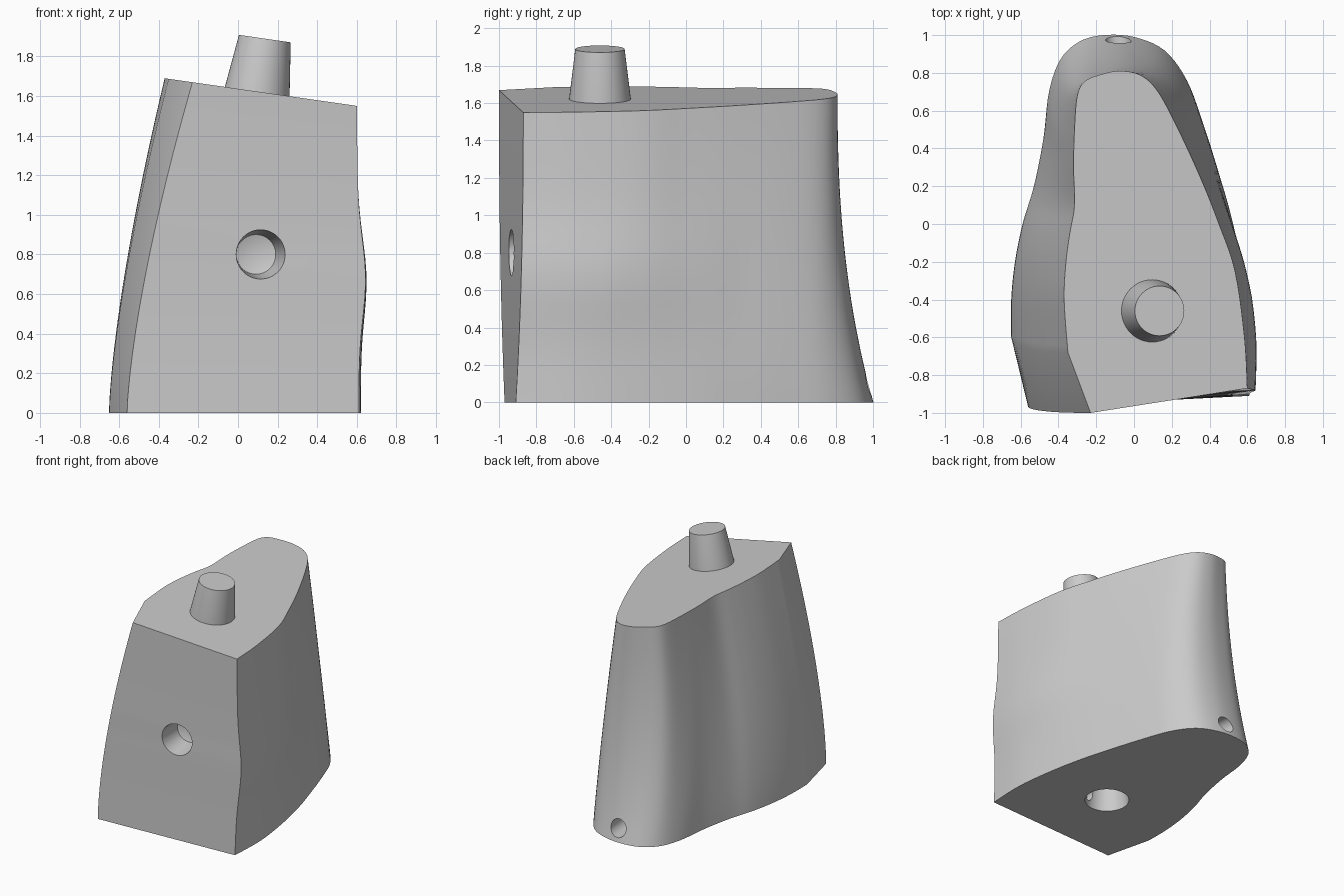
import bpy, bmesh, math
from mathutils import Vector

cube = bpy.data.objects.get("Cube")
if cube:
    bpy.data.objects.remove(cube, do_unlink=True)

grey = bpy.data.materials.new("plain grey")
grey.use_nodes = True
grey.diffuse_color = (0.6, 0.6, 0.6, 1)
grey.node_tree.nodes["Principled BSDF"].inputs["Base Color"].default_value = (0.6, 0.6, 0.6, 1)

LAYERS = 24
STEPS = 5
TOP_Z, TOP_SLOPE = 1.636, -0.144

# Matching outline points, right front corner round the back to the left:
# top x, top y, bottom x, bottom y
OUTLINE = [
    (.6, -.87, .61, -.91), (.585, -.6, .62, -.6), (.535, -.25, .58, -.27),
    (.45, 0, .52, .02), (.35, .25, .455, .25), (.22, .53, .37, .52),
    (.12, .71, .28, .76), (.03, .79, .16, .92), (-.08, .81, 0, .99),
    (-.18, .79, -.16, 1), (-.26, .755, -.29, .965), (-.3, .68, -.39, .87),
    (-.315, .5, -.45, .7), (-.32, .3, -.48, .45), (-.315, .1, -.53, .2),
    (-.34, -.05, -.59, 0), (-.36, -.2, -.63, -.2), (-.37, -.4, -.65, -.4),
    (-.35, -.68, -.65, -.6)]
LEFT_CORNER = (-.23, -1, -.56, -.97)


def make_object(name, bm):
    bmesh.ops.recalc_face_normals(bm, faces=bm.faces)
    mesh = bpy.data.meshes.new(name)
    bm.to_mesh(mesh)
    bm.free()
    mesh.materials.append(grey)
    obj = bpy.data.objects.new(name, mesh)
    bpy.context.collection.objects.link(obj)
    return obj


def select_only(obj):
    bpy.ops.object.select_all(action='DESELECT')
    obj.select_set(True)
    bpy.context.view_layer.objects.active = obj


def smooth_outline(points):
    """Catmull-Rom curve through the outline points."""
    pts = [Vector(p) for p in points]
    result = []
    last = len(pts) - 1
    for i in range(last):
        a, b, c, d = pts[max(i - 1, 0)], pts[i], pts[i + 1], pts[min(i + 2, last)]
        for k in range(STEPS):
            t = k / STEPS
            result.append(b + (c - a) * t / 2
                          + (a * 2 - b * 5 + c * 4 - d) * t * t / 2
                          + (b * 3 - a - c * 3 + d) * t ** 3 / 2)
    return result + [pts[last]]


def body_point(p, h):
    """Flare from the top outline (h = 1) down to the bottom one (h = 0)."""
    tx, ty, bx, by = p
    z = h * (TOP_Z + TOP_SLOPE * tx)
    x = tx + (bx - tx) * (1 - h ** 1.45)
    y = ty + (by - ty) * (1 - h) ** 2.3
    if x > 0:
        weight = min(1, max(0, (.3 - y) / .7))
        x += .037 * weight * math.exp(-((z - .68) / .28) ** 2)
    return x, y, z


def revolve(name, start, direction, profile, sides=48):
    """Turn (radius, distance) pairs around an axis."""
    bm = bmesh.new()
    turn = Vector((0, 0, 1)).rotation_difference(Vector(direction))
    rings = []
    for radius, dist in profile:
        count = sides if radius else 1
        rings.append([bm.verts.new(Vector(start) + turn @ Vector(
            (radius * math.cos(math.tau * k / sides),
             radius * math.sin(math.tau * k / sides), dist)))
            for k in range(count)])
    for low, high in zip(rings, rings[1:]):
        for k in range(sides):
            n = (k + 1) % sides
            if len(high) == 1:
                bm.faces.new((low[k], low[n], high[0]))
            else:
                bm.faces.new((low[k], low[n], high[n], high[k]))
    for ring in (rings[0], rings[-1]):
        if len(ring) > 1:
            bm.faces.new(ring)
    return make_object(name, bm)


# Lofted body with a slanted top
bm = bmesh.new()
columns = smooth_outline(OUTLINE) + [Vector(LEFT_CORNER)]
layers = [[bm.verts.new(body_point(p, i / LAYERS)) for p in columns]
          for i in range(LAYERS + 1)]
for low, high in zip(layers, layers[1:]):
    for k in range(len(columns)):
        n = (k + 1) % len(columns)
        bm.faces.new((low[k], low[n], high[n], high[k]))
bm.faces.new(layers[0])
bm.faces.new(layers[-1])
body = make_object("body", bm)

# Drilled sockets: front, underside and a long narrow bore from the back
cutters = [
    revolve("front_socket_cutter", (.115, -.94, .8), (-.12, 1, 0),
            [(.13, -.06), (.125, 0), (.1, .2), (0, .23)]),
    revolve("underside_socket_cutter", (-.02, -.34, 0), (0, 0, 1),
            [(.165, -.05), (.165, 0), (.135, .28), (0, .31)]),
    revolve("back_bore_cutter", (-.09, 1.05, .1), (.09, -1, 0),
            [(.068, 0), (.055, 1.6), (0, 1.63)]),
]
select_only(body)
for cutter in cutters:
    cutter.hide_render = True
    mod = body.modifiers.new("drill", 'BOOLEAN')
    mod.operation = 'DIFFERENCE'
    mod.solver = 'EXACT'
    mod.object = cutter
    bpy.ops.object.modifier_apply(modifier=mod.name)
for cutter in cutters:
    bpy.data.objects.remove(cutter, do_unlink=True)

# Tapered peg standing square to the slanted top
peg = revolve("peg", (.097, -.46, 1.622), (-TOP_SLOPE, 0, 1),
              [(.165, -.01), (.165, 0), (.132, .27)])

for obj in (body, peg):
    select_only(obj)
    bpy.ops.object.shade_smooth_by_angle(angle=math.radians(20))
